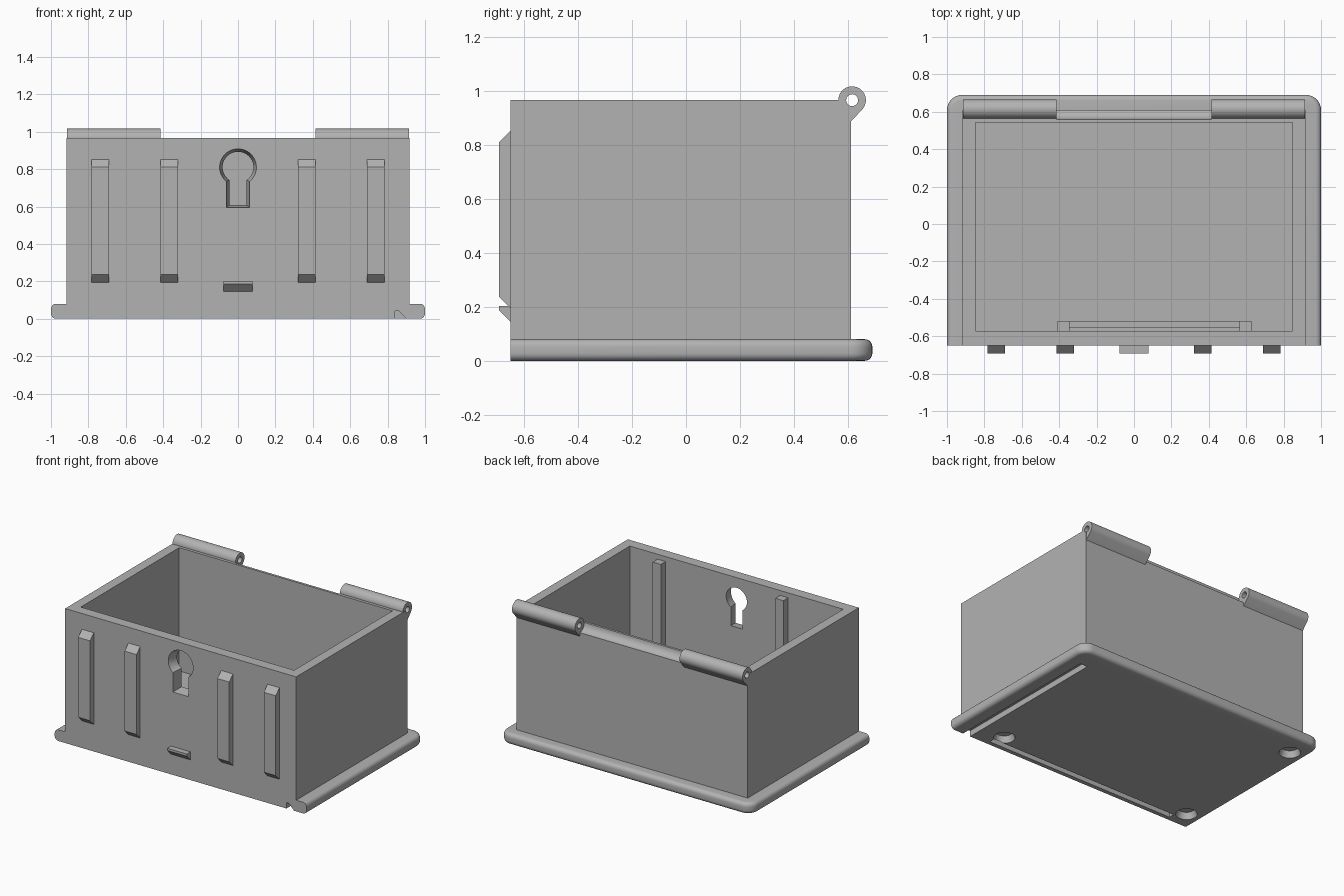
import bpy, bmesh, math
from mathutils import Vector

if "Cube" in bpy.data.objects:
    bpy.data.objects.remove(bpy.data.objects["Cube"], do_unlink=True)

grey = bpy.data.materials.new("plain grey")
grey.use_nodes = True
grey.diffuse_color = (0.45, 0.45, 0.45, 1)
grey.node_tree.nodes["Principled BSDF"].inputs["Base Color"].default_value = (0.45, 0.45, 0.45, 1)


def arc(cx, cy, r, start, end, steps):
    angles = [math.radians(start + (end - start) * i / steps) for i in range(steps + 1)]
    return [(cx + r * math.cos(a), cy + r * math.sin(a)) for a in angles]


def place(point, axis, depth):
    coords = list(point)
    coords.insert("xyz".index(axis), depth)
    return Vector(coords)


def loft(name, first, second, axis, a, b):
    """Solid between two matching outlines set across an axis."""
    bm = bmesh.new()
    lower = [bm.verts.new(place(p, axis, a)) for p in first]
    upper = [bm.verts.new(place(p, axis, b)) for p in second]
    bm.faces.new(lower)
    bm.faces.new(upper)
    for i in range(len(lower)):
        j = (i + 1) % len(lower)
        bm.faces.new((lower[i], lower[j], upper[j], upper[i]))
    bmesh.ops.recalc_face_normals(bm, faces=bm.faces)
    mesh = bpy.data.meshes.new(name)
    bm.to_mesh(mesh)
    bm.free()
    obj = bpy.data.objects.new(name, mesh)
    bpy.context.collection.objects.link(obj)
    mesh.materials.append(grey)
    return obj


def prism(name, outline, axis, a, b):
    return loft(name, outline, outline, axis, a, b)


def box(name, x0, x1, y0, y1, z0, z1):
    return prism(name, [(x0, y0), (x1, y0), (x1, y1), (x0, y1)], "z", z0, z1)


def combine(obj, tool, operation="DIFFERENCE"):
    mod = obj.modifiers.new(operation, "BOOLEAN")
    mod.operation, mod.solver, mod.object = operation, "EXACT", tool
    bpy.context.view_layer.objects.active = obj
    bpy.ops.object.modifier_apply(modifier=mod.name)
    bpy.data.objects.remove(tool, do_unlink=True)


# Base flange: rounded at the back corners and rim, flat at the front
FRONT, BACK, TOP = -0.65, 0.61, 0.965
outline = [(-1, FRONT), (1, FRONT)] + arc(0.92, 0.61, 0.08, 0, 90, 8) + arc(-0.92, 0.61, 0.08, 90, 180, 8)
flange = prism("flange", outline, "z", 0, 0.08)
bm = bmesh.new()
bm.from_mesh(flange.data)
rim = [e for e in bm.edges
       if abs(e.verts[0].co.z - e.verts[1].co.z) < 0.01 and max(v.co.y for v in e.verts) > FRONT + 0.01]
bmesh.ops.bevel(bm, geom=rim, offset=0.028, segments=5, profile=0.5, affect="EDGES")
bm.to_mesh(flange.data)
bm.free()

# Open box with its flange
body = box("box_body", -0.917, 0.917, FRONT, BACK, 0, TOP)
combine(body, flange, "UNION")
combine(body, box("cavity", -0.847, 0.847, -0.573, 0.543, 0.08, 1.2))


# Tapered keyhole through the front wall
def keyhole(radius, half_width, bottom):
    side = math.degrees(math.acos(half_width / radius))
    return [(-half_width, bottom), (half_width, bottom)] + arc(0, 0.81, radius, -side, 180 + side, 32)


combine(body, loft("keyhole", keyhole(0.099, 0.063, 0.594), keyhole(0.082, 0.045, 0.608),
                   "y", FRONT - 0.003, -0.57))

# Grooves under the base, along the side and the front
combine(body, prism("side_groove", [(0.84, -0.01), (0.84, 0.042), (0.858, 0.042), (0.91, -0.01)],
                    "y", -0.7, 0.53))
combine(body, prism("front_groove", [(-0.62, -0.01), (-0.62, 0.035), (-0.61, 0.035), (-0.57, -0.01)],
                    "x", -0.82, 0.7))

# Blind foot recesses in the underside
for x, y in ((0.66, -0.52), (-0.88, -0.52), (-0.88, 0.52)):
    combine(body, loft("foot_recess", arc(x, y, 0.072, 0, 345, 23), arc(x, y, 0.055, 0, 345, 23),
                       "z", -0.005, 0.045))

# Hinge barrels with tapered roots, bored through
HY, HZ = 0.615, 0.965
knuckle = arc(HY, HZ, 0.051, -38, 185, 28) + [(0.57, 0.93), (0.6, 0.885), (BACK, 0.885)]
bore = arc(HY, HZ, 0.022, 0, 345, 23)
for side, x0, x1 in (("left", 0.415, 0.915), ("right", -0.915, -0.415)):
    hinge = prism(side + "_hinge", knuckle, "x", x0, x1)
    for part in (hinge, body):
        combine(part, prism("bore", bore, "x", x0 - 0.01, x1 + 0.01))

# Clearance hollow in the back wall between the hinges
combine(body, prism("hinge_clearance", arc(HY, HZ, 0.055, 0, 345, 23), "x", -0.415, 0.415))

# Front grip ribs
rib = [(FRONT, 0.195), (-0.692, 0.237), (-0.692, 0.81), (FRONT, 0.852)]
for i, x in enumerate((-0.737, -0.368, 0.368, 0.737)):
    prism("front_rib_%d" % (i + 1), rib, "x", x - 0.047, x + 0.047)

# Small catch below the keyhole
prism("front_catch", [(FRONT, 0.145), (-0.692, 0.187), (-0.692, 0.203), (FRONT, 0.203)], "x", -0.078, 0.078)

# Guide rails inside the front wall, joined by a low sill
for i, x in enumerate((-0.378, 0.595)):
    box("inner_rail_%d" % (i + 1), x - 0.032, x + 0.032, -0.575, -0.518, 0.08, 0.93)
box("inner_sill", -0.346, 0.563, -0.555, -0.52, 0.08, 0.11)

# Smooth rounded surfaces, keep hard edges
for obj in bpy.data.objects:
    if obj.type == "MESH":
        bpy.ops.object.select_all(action="DESELECT")
        obj.select_set(True)
        bpy.context.view_layer.objects.active = obj
        bpy.ops.object.shade_smooth_by_angle(angle=math.radians(30))
